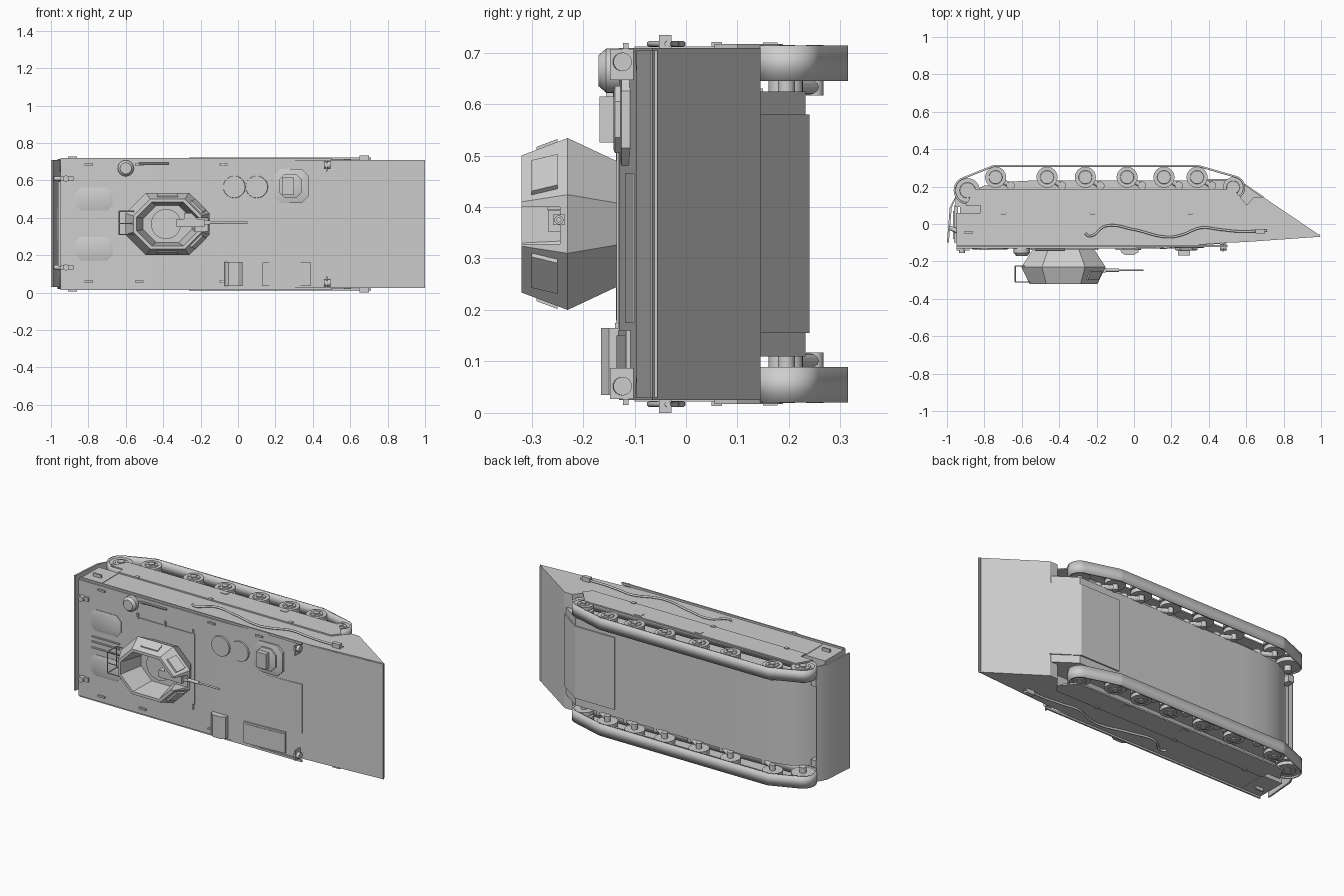
import bpy, bmesh, math
from mathutils import Vector, Matrix
from mathutils.geometry import convex_hull_2d

cube = bpy.data.objects.get("Cube")
if cube:
    bpy.data.objects.remove(cube, do_unlink=True)

MID = 0.367  # centre plane of the vehicle, which lies on its side

paint = bpy.data.materials.new("light_grey")
paint.use_nodes = True
paint.diffuse_color = (0.62, 0.62, 0.62, 1)
paint.node_tree.nodes["Principled BSDF"].inputs["Base Color"].default_value = (0.62, 0.62, 0.62, 1)


def finish(name, bm, smooth=True):
    bmesh.ops.recalc_face_normals(bm, faces=bm.faces[:])
    me = bpy.data.meshes.new(name)
    bm.to_mesh(me)
    bm.free()
    me.materials.append(paint)
    ob = bpy.data.objects.new(name, me)
    bpy.context.collection.objects.link(ob)
    if smooth:
        bpy.ops.object.select_all(action='DESELECT')
        ob.select_set(True)
        bpy.context.view_layer.objects.active = ob
        bpy.ops.object.shade_smooth_by_angle(angle=math.radians(28))
    return ob


def loft(name, rings, smooth=True, inset=None):
    """Skin closed rings of points and cap both ends."""
    bm = bmesh.new()
    rows = [[bm.verts.new(p) for p in r] for r in rings]
    n = len(rows[0])
    bands = [[bm.faces.new((a[i], a[(i + 1) % n], b[(i + 1) % n], b[i])) for i in range(n)]
             for a, b in zip(rows, rows[1:])]
    bm.faces.new(rows[0])
    bm.faces.new(rows[-1])
    bmesh.ops.recalc_face_normals(bm, faces=bm.faces[:])
    if inset:
        picked = [f for f in bands[1] if f.normal.x < 0.95]
        bmesh.ops.inset_individual(bm, faces=picked, thickness=inset, depth=0)
        bmesh.ops.inset_individual(bm, faces=picked, thickness=0.004, depth=-0.005)
    return finish(name, bm, smooth)


def side_prism(name, pts, z0, z1):
    return loft(name, [[(x, y, z) for x, y in pts] for z in (z0, z1)])


def box(name, x0, x1, y0, y1, z0, z1):
    return side_prism(name, [(x0, y0), (x1, y0), (x1, y1), (x0, y1)], z0, z1)


def rod(name, a, b, r, r2=None, n=24):
    a, b = Vector(a), Vector(b)
    bm = bmesh.new()
    m = Matrix.Translation((a + b) / 2) @ (b - a).to_track_quat('Z', 'Y').to_matrix().to_4x4()
    bmesh.ops.create_cone(bm, cap_ends=True, segments=n, radius1=r,
                          radius2=r if r2 is None else r2, depth=(b - a).length, matrix=m)
    return finish(name, bm)


def octagon(cx, cz, hx, hz, cut, y):
    half = [(hx, hz - cut), (hx - cut, hz), (cut - hx, hz), (-hx, hz - cut)]
    return [(cx + s * x, y, cz + s * z) for s in (1, -1) for x, z in half]


def deck(x):
    pts = [(-0.95, -0.13), (0, -0.13), (0.5, -0.1), (1, -0.065)]
    for (xa, ya), (xb, yb) in zip(pts, pts[1:]):
        if x <= xb:
            return ya + (yb - ya) * (x - xa) / (xb - xa)
    return pts[-1][1]


def plate(name, x0, x1, z0, z1, h):
    """Raised panel that follows the deck slope."""
    return side_prism(name, [(x0, deck(x0) + 0.01), (x1, deck(x1) + 0.01),
                             (x1, deck(x1) - h), (x0, deck(x0) - h)], z0, z1)


def hatch(name, x, z, hx, hz, cut, h):
    y = deck(x)
    return loft(name, [octagon(x, z, hx, hz, cut, y + 0.01),
                       octagon(x, z, hx, hz, cut, y - h),
                       octagon(x, z, hx - 0.008, hz - 0.008, cut, y - h - 0.003)])


# Hull: wide upper body with pointed bow, narrow belly between the tracks
side_prism("upper_hull", [(-0.95, -0.13), (0, -0.13), (0.25, -0.118), (0.5, -0.1), (1, -0.065),
                          (0.69, 0.145), (0.64, 0.145), (0.57, 0.06), (-0.95, 0.06)], 0.025, 0.709)
belly = [(-0.93, 0.05), (0.62, 0.05), (0.69, 0.14), (0.56, 0.232), (-0.55, 0.232),
         (-0.7, 0.225), (-0.8, 0.205), (-0.88, 0.165), (-0.93, 0.1)]
side_prism("lower_hull", belly, 0.11, 0.624)
side_prism("bow_underplate", [(0.6, 0.14), (0.695, 0.145), (0.555, 0.24), (0.3, 0.24), (0.3, 0.22)],
           0.155, 0.58)
plate("bow_plate", 0.6, 0.995, 0.03, 0.704, 0.003)
for s in (0, 1):
    z = 0.704 if s else 0.03
    d = -0.06 if s else 0.06
    loft("bow_corner", [[(0.53, deck(0.53) - 0.002 * k, z), (0.6, deck(0.6) - 0.002 * k, z),
                         (0.6, deck(0.6) - 0.002 * k, z + d)] for k in (-1, 1)])
plate("deck_seam", -0.082, -0.078, 0.03, 0.704, 0.002)

# Rear: slanted splash plate, ramp with door, hinges
side_prism("rear_splash_plate", [(-1, -0.1), (-0.985, 0.09), (-0.955, 0.145), (-0.95, 0.145),
                                 (-0.975, 0.085), (-0.99, -0.1)], 0.03, 0.709)
box("ramp", -0.962, -0.94, -0.1, 0.1, 0.14, 0.594)
box("ramp_door", -0.968, -0.95, -0.08, 0.07, 0.27, 0.46)
for z in (0.135, 0.61):
    rod("plate_arm", (-0.94, -0.04, z), (-0.985, -0.02, z), 0.012)
    rod("lifting_eye", (-0.92, -0.12, z), (-0.92, -0.155, z), 0.016)
    box("eye_bracket", -0.95, -0.88, -0.142, -0.12, z - 0.012, z + 0.012)
    box("tow_hook", -0.955, -0.92, 0.09, 0.15, z - 0.02, z + 0.02)

# Running gear, repeated on both sides
WHEELS = [-0.74, -0.465, -0.26, -0.037, 0.16, 0.337]
ENDS = [(-0.89, 0.18, 0.065), (0.53, 0.195, 0.055)]
circles = [(x, 0.25, 0.056) for x in WHEELS] + ENDS
cloud = [Vector((x + (r + 0.004) * math.cos(a * math.pi / 24), y + (r + 0.004) * math.sin(a * math.pi / 24)))
         for x, y, r in circles for a in range(48)]
belt = [cloud[i] for i in convex_hull_2d(cloud)]


def build_side(s):
    Z = lambda d: MID + s * d  # distance out from the centre plane
    bm = bmesh.new()
    rows = [[bm.verts.new((p.x, p.y, Z(d))) for p in belt] for d in (0.278, 0.347)]
    for i in range(len(belt)):
        j = (i + 1) % len(belt)
        bm.faces.new((rows[0][i], rows[0][j], rows[1][j], rows[1][i]))
    track = finish("track", bm)
    mod = track.modifiers.new("thickness", 'SOLIDIFY')
    mod.thickness, mod.offset = 0.01, 0

    for x, y, r in circles:
        for d0, d1 in ((0.282, 0.306), (0.318, 0.338)):
            rod("road_wheel", (x, y, Z(d0)), (x, y, Z(d1)), r, n=32)
        rod("wheel_rim", (x, y, Z(0.33)), (x, y, Z(0.342)), r * 0.72, r * 0.62)
        rod("wheel_hub", (x, y, Z(0.25)), (x, y, Z(0.348)), r * 0.3)
        for k in range(5):
            a = k * math.tau / 5
            px, py = x + r * 0.45 * math.cos(a), y + r * 0.45 * math.sin(a)
            rod("wheel_bolt", (px, py, Z(0.34)), (px, py, Z(0.345)), 0.004, n=6)
    for x in WHEELS:
        rod("swing_arm", (x, 0.25, Z(0.266)), (x + 0.08, 0.205, Z(0.266)), 0.014, n=12)
        rod("axle_mount", (x + 0.08, 0.205, Z(0.25)), (x + 0.08, 0.205, Z(0.28)), 0.022)

    # Side skirt, seams and stowed cable
    side_prism("side_skirt", [(-0.82, 0.055), (0.57, 0.055), (0.605, 0.1), (0.53, 0.188), (-0.85, 0.188),
                              (-0.9, 0.1), (-0.82, 0.1)], Z(0.342), Z(0.35))
    box("side_seam", -0.822, -0.817, -0.1, 0.06, Z(0.34), Z(0.345))
    box("side_rail", -0.95, 0.5, -0.122, -0.112, Z(0.34), Z(0.352))
    for x in (-0.7, -0.22, 0.3):
        box("skirt_bracket", x - 0.012, x + 0.012, 0.05, 0.07, Z(0.345), Z(0.354))
    for x in (-0.2, 0.19):
        box("skirt_step", x - 0.02, x + 0.02, 0.15, 0.178, Z(0.345), Z(0.353))
    path = [(-0.26, -0.05), (-0.24, -0.065), (-0.15, -0.01), (0, -0.03), (0.18, -0.07),
            (0.25, -0.06), (0.36, -0.02), (0.46, -0.03), (0.57, -0.04), (0.71, -0.035)]
    cu = bpy.data.curves.new("tow_cable", 'CURVE')
    cu.dimensions, cu.bevel_depth, cu.resolution_u = '3D', 0.006, 6
    sp = cu.splines.new('BEZIER')
    sp.bezier_points.add(len(path) - 1)
    for p, (x, y) in zip(sp.bezier_points, path):
        p.co = (x, y, Z(0.35))
        p.handle_left_type = p.handle_right_type = 'AUTO'
    cu.materials.append(paint)
    bpy.context.collection.objects.link(bpy.data.objects.new("tow_cable", cu))
    box("cable_clamp", 0.65, 0.7, -0.052, -0.028, Z(0.34), Z(0.367))
    box("rear_cleat", -0.91, -0.86, -0.05, -0.04, Z(0.34), Z(0.36))

    # Headlight cluster
    rod("headlight", (0.46, -0.125, Z(0.315)), (0.495, -0.123, Z(0.315)), 0.018)
    box("headlight_guard", 0.47, 0.478, -0.148, -0.09, Z(0.28), Z(0.34))


for s in (1, -1):
    build_side(s)

# Deck fittings
plate("turret_base", -0.57, -0.19, 0.175, 0.59, 0.005)
plate("engine_grille", 0.25, 0.49, 0.175, 0.465, 0.004)
plate("engine_panel", 0.13, 0.39, 0.035, 0.16, 0.01)
plate("engine_panel_lid", 0.14, 0.38, 0.045, 0.15, 0.013)
side_prism("exhaust_box", [(-0.075, -0.12), (-0.07, -0.15), (-0.05, -0.165), (0.0, -0.165),
                           (0.025, -0.15), (0.025, -0.12)], 0.035, 0.165)
for z in (0.235, 0.5):
    hatch("roof_hatch", -0.77, z, 0.1, 0.062, 0.03, 0.003)
for z in (0.33, 0.365, 0.395):
    plate("roof_hinge", -0.86, -0.68, z, z + 0.008, 0.006)
for x in (-0.02, 0.1):
    rod("crew_hatch", (x, -0.11, 0.565), (x, deck(x) - 0.008, 0.565), 0.062, 0.058, 40)
rod("vent_dome", (-0.6, -0.12, 0.665), (-0.6, -0.155, 0.665), 0.043, n=32)
rod("vent_cap", (-0.6, -0.155, 0.665), (-0.6, -0.17, 0.665), 0.043, 0.03, 32)
hatch("driver_plate", 0.285, 0.57, 0.092, 0.09, 0.035, 0.012)
hatch("driver_hatch", 0.28, 0.57, 0.06, 0.065, 0.03, 0.025)
box("driver_periscope", 0.235, 0.3, -0.168, -0.12, 0.525, 0.615)
rod("deck_tool", (-0.53, -0.138, 0.69), (-0.37, -0.138, 0.69), 0.006, n=10)
for x in (-0.82, -0.55, -0.1, 0.2):
    for z in (0.055, 0.68):
        plate("deck_cleat", x, x + 0.045, z, z + 0.01, 0.01)
for z in (0.6, 0.16):
    for x in (-0.56, -0.38, -0.2):
        plate("base_bolt_bar", x - 0.005, x + 0.005, z - 0.015, z + 0.015, 0.008)

# Turret: faceted shell, open on top, with a gun slot in its front wall
tx, tz = -0.377, 0.367
turret = loft("turret", [octagon(tx, tz, 0.16, 0.12, 0.08, -0.13),
                         octagon(tx, tz, 0.225, 0.167, 0.11, -0.23),
                         octagon(tx, tz, 0.182, 0.133, 0.09, -0.32),
                         octagon(tx, tz, 0.165, 0.117, 0.08, -0.32),
                         octagon(tx, tz, 0.13, 0.1, 0.07, -0.18)], smooth=False)
cutter = box("slot_cutter", -0.26, -0.1, -0.35, -0.245, 0.328, 0.4)
cutter.hide_render = True
cut = turret.modifiers.new("gun_slot", 'BOOLEAN')
cut.object, cut.solver = cutter, 'EXACT'
bpy.context.view_layer.objects.active = turret
bpy.ops.object.modifier_apply(modifier=cut.name)
bpy.data.objects.remove(cutter, do_unlink=True)

# Vision blocks on the sloping turret walls
for s in (1, -1):
    loft("side_vision_block", [[(tx + a * 0.055, y, tz + s * (d + k)) for a, (y, d) in
                                ((-1, (-0.29, 0.144)), (1, (-0.29, 0.144)), (1, (-0.25, 0.159)), (-1, (-0.25, 0.159)))]
                               for k in (-0.004, 0.006)], False)
    loft("front_vision_block", [[(tx + 0.1785 - t + w + k, y, tz + s * (0.1035 - t * 0.6 - w + k))
                                 for w, (y, t) in ((-0.03, (-0.3, 0.026)), (0.03, (-0.3, 0.026)),
                                                   (0.03, (-0.25, 0.006)), (-0.03, (-0.25, 0.006)))]
                                for k in (-0.004, 0.006)], False)

# Gun, crew ring and rear basket
rod("turret_floor_ring", (-0.385, -0.175, tz), (-0.385, -0.19, tz), 0.08, n=40)
box("gun_cradle", -0.33, -0.18, -0.268, -0.215, 0.352, 0.394)
box("gun_receiver", -0.31, -0.15, -0.258, -0.235, 0.365, 0.385)
box("gun_mount", -0.29, -0.25, -0.24, -0.175, 0.36, 0.39)
box("ammunition_box", -0.29, -0.22, -0.27, -0.23, 0.395, 0.425)
rod("gun_barrel", (-0.16, -0.247, 0.375), (0.05, -0.247, 0.375), 0.005, n=12)
rod("barrel_sleeve", (-0.16, -0.247, 0.375), (-0.08, -0.247, 0.375), 0.009, n=12)
for y in (-0.225, -0.31):
    for z in (0.31, 0.37, 0.435):
        rod("basket_bar", (-0.635, y, z), (-0.555, y, z), 0.003, n=8)
    rod("basket_rail", (-0.635, y, 0.31), (-0.635, y, 0.435), 0.003, n=8)
for z in (0.31, 0.435):
    rod("basket_post", (-0.635, -0.225, z), (-0.635, -0.31, z), 0.003, n=8)
